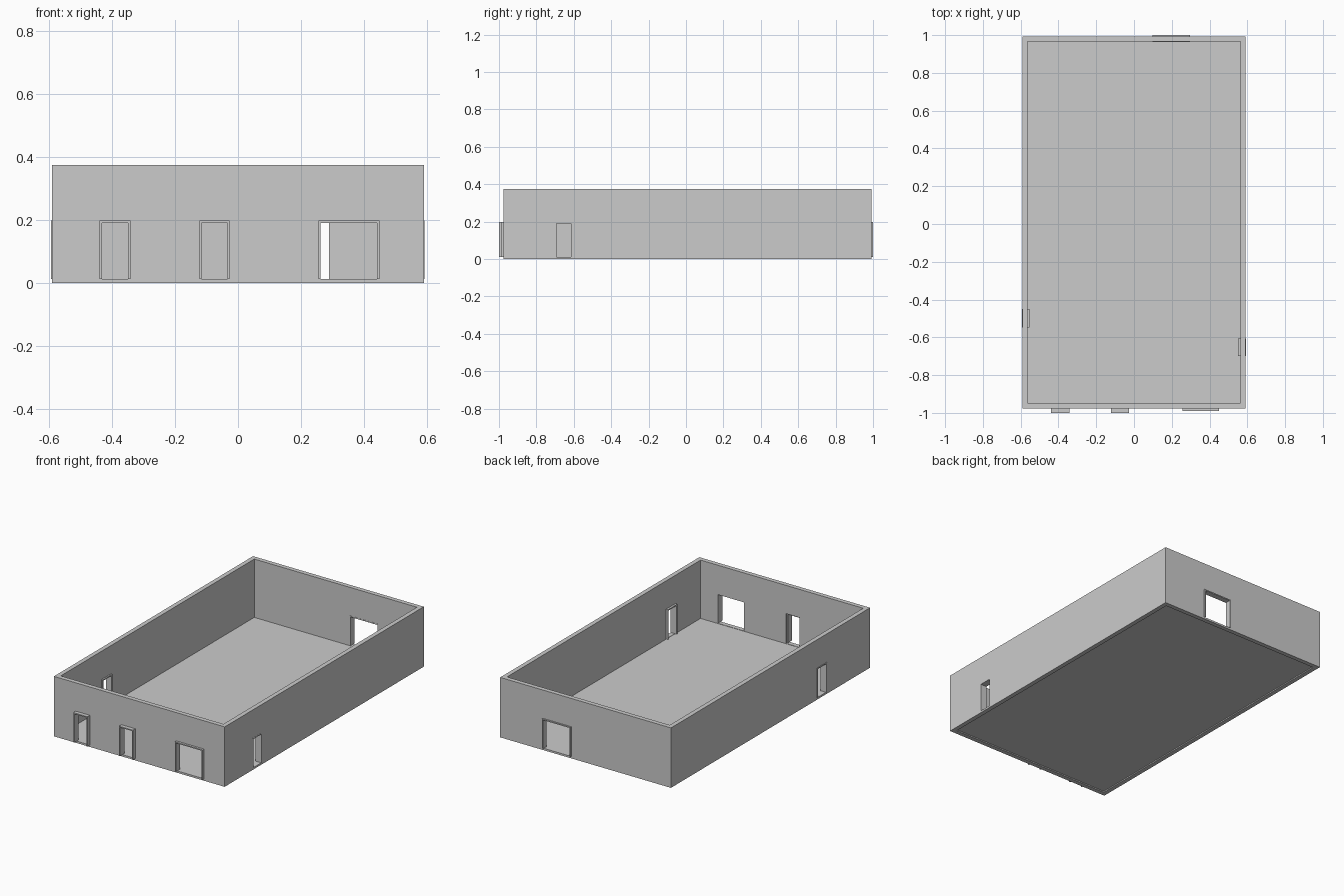
import bpy, bmesh
from mathutils import Vector

if "Cube" in bpy.data.objects:
    bpy.data.objects.remove(bpy.data.objects["Cube"])


def box(name, *bounds):
    """Mesh object made of one or more (lo, hi) boxes."""
    bm = bmesh.new()
    for lo, hi in bounds:
        lo, hi = Vector(lo), Vector(hi)
        for v in bmesh.ops.create_cube(bm, size=1)["verts"]:
            v.co = Vector((lo[i] + (v.co[i] + 0.5) * (hi[i] - lo[i]) for i in range(3)))
    me = bpy.data.meshes.new(name)
    bm.to_mesh(me)
    bm.free()
    ob = bpy.data.objects.new(name, me)
    bpy.context.collection.objects.link(ob)
    return ob


def cut(target, cutter):
    """Subtract a hidden cutter from the target."""
    cutter.hide_render = True
    cutter.hide_set(True)
    mod = target.modifiers.new(cutter.name, 'BOOLEAN')
    mod.operation = 'DIFFERENCE'
    mod.solver = 'EXACT'
    mod.object = cutter


X, Y0, Y1, H, T = 0.591, -0.976, 0.993, 0.375, 0.028
Z0, Z1, F = 0.012, 0.198, 0.007

# Wall ring
walls = box("walls", ((-X, Y0, 0), (X, Y1, H)))
cut(walls, box("room_cutter", ((-X + T, Y0 + T, -0.1), (X - T, Y1 - T, H + 0.1))))

# Thin floor, set slightly above the bottom of the walls
box("floor", ((-X + T, Y0 + T, 0.007), (X - T, Y1 - T, 0.010)))

# Openings: name, wall axis, span along the wall, depth range through the wall
openings = [
    ("front_left_door", 'x', (-0.44, -0.342), (-1.0, -0.958)),
    ("front_middle_door", 'x', (-0.123, -0.027), (-1.0, -0.958)),
    ("front_wide_door", 'x', (0.256, 0.449), (-0.99, -0.948)),
    ("back_wide_door", 'x', (0.098, 0.296), (0.964, 1.0)),
    ("left_door", 'y', (-0.547, -0.45), (-0.594, -0.554)),
    ("right_door", 'y', (-0.70, -0.607), (0.55, 0.592)),
]

for name, axis, (a, b), (d0, d1) in openings:
    def part(s0, s1, z0, z1, e=0.0):
        lo, hi = (s0, d0 - e, z0), (s1, d1 + e, z1)
        if axis == 'y':
            lo, hi = (lo[1], lo[0], z0), (hi[1], hi[0], z1)
        return lo, hi

    cut(walls, box(name + "_cutter", part(a, b, Z0, Z1, 0.05)))
    # Frame: two jambs and a lintel
    box(name + "_frame",
        part(a, a + F, Z0, Z1),
        part(b - F, b, Z0, Z1),
        part(a + F, b - F, Z1 - F, Z1))
